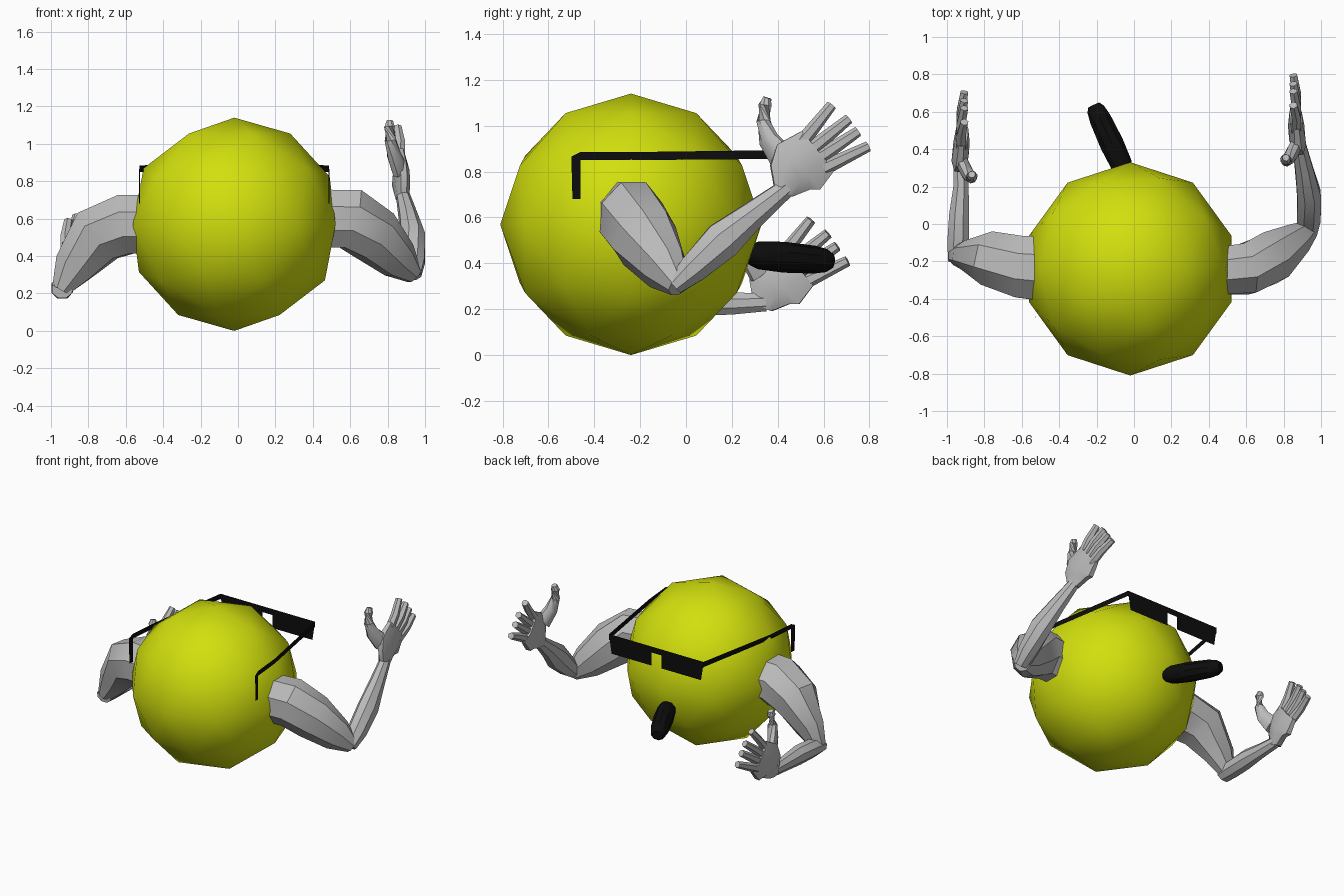
import bpy, bmesh, math
from mathutils import Vector

if "Cube" in bpy.data.objects:
    bpy.data.objects.remove(bpy.data.objects["Cube"])


def material(name, rgb):
    m = bpy.data.materials.new(name)
    m.diffuse_color = (*rgb, 1)
    m.use_nodes = True
    m.node_tree.nodes["Principled BSDF"].inputs["Base Color"].default_value = m.diffuse_color
    return m


YELLOW = material("yellow", (0.64, 0.74, 0.004))
GREY = material("light grey", (0.5, 0.5, 0.5))
BLACK = material("black", (0.004, 0.004, 0.004))


def finish(bm, name, mat, angle=None):
    if angle is not None:
        bmesh.ops.recalc_face_normals(bm, faces=bm.faces[:])
    me = bpy.data.meshes.new(name)
    bm.to_mesh(me)
    bm.free()
    me.materials.append(mat)
    ob = bpy.data.objects.new(name, me)
    bpy.context.collection.objects.link(ob)
    if angle is not None:
        bpy.ops.object.select_all(action='DESELECT')
        ob.select_set(True)
        bpy.context.view_layer.objects.active = ob
        bpy.ops.object.shade_smooth_by_angle(angle=math.radians(angle))
    return ob


def loft(bm, path, sides=8):
    """Tube through (centre, horizontal radius, other radius) with closed ends."""
    pts = [Vector(p[0]) for p in path]
    rings = []
    for i, (c, ru, rv) in enumerate(path):
        d = (pts[min(i + 1, len(pts) - 1)] - pts[max(i - 1, 0)]).normalized()
        u = d.cross(Vector((0, 0, 1))).normalized()
        v = u.cross(d)
        ring = []
        for k in range(sides):
            a = 2 * math.pi * (k + 0.5) / sides
            ring.append(bm.verts.new(pts[i] + (u * ru * math.cos(a) + v * rv * math.sin(a)) * 1.05))
        rings.append(ring)
    for a, b in zip(rings, rings[1:]):
        for k in range(sides):
            j = (k + 1) % sides
            bm.faces.new((a[k], a[j], b[j], b[k]))
    bm.faces.new(rings[0][::-1])
    bm.faces.new(rings[-1])


# Ball body
bm = bmesh.new()
bmesh.ops.create_icosphere(bm, subdivisions=2, radius=0.57)
bmesh.ops.translate(bm, verts=bm.verts[:], vec=(-0.02, -0.24, 0.57))
finish(bm, "ball_body", YELLOW, 60)

# Arms: upper arm and forearm differ in pose on each side
right_upper = [((.45, -.25, .60), .13, .16), ((.60, -.24, .60), .14, .165),
               ((.73, -.18, .51), .14, .15), ((.86, -.09, .38), .09, .11),
               ((.94, -.03, .30), .05, .05)]
right_fore = [((.93, -.05, .30), .05, .04), ((.935, .03, .375), .065, .065),
              ((.935, .16, .50), .065, .085), ((.91, .29, .61), .05, .06),
              ((.88, .44, .73), .035, .04)]
left_upper = [((-.45, -.24, .57), .18, .16), ((-.60, -.23, .57), .17, .165),
              ((-.75, -.19, .51), .15, .16), ((-.88, -.17, .34), .08, .11),
              ((-.95, -.17, .22), .05, .05)]
left_fore = [((-.94, -.20, .22), .055, .045), ((-.94, -.10, .23), .06, .06),
             ((-.935, .05, .235), .055, .065), ((-.925, .20, .225), .042, .05),
             ((-.93, .35, .23), .035, .04)]
for side, parts in (("right", (right_upper, right_fore)), ("left", (left_upper, left_fore))):
    bm = bmesh.new()
    for p in parts:
        loft(bm, p)
    finish(bm, side + "_arm", GREY, 35)

# Hands: palm, thumb and four fingers, the left one mirrored and lower
palm = [((.88, .425, .71), .035, .045), ((.875, .455, .775), .042, .105),
        ((.87, .49, .82), .045, .14), ((.865, .575, .89), .033, .115)]
thumb = [((.865, .42, .86), .035, .06), ((.835, .36, .94), .035, .045),
         ((.815, .338, 1.02), .03, .03), ((.81, .345, 1.09), .028, .028),
         ((.812, .355, 1.122), .018, .018)]
fingers = [((.50, .92), (.635, 1.09)), ((.55, .90), (.71, 1.03)),
           ((.58, .86), (.75, .975)), ((.60, .815), (.795, .91))]
tubes = [palm, thumb]
for (y0, z0), (y1, z1) in fingers:
    tubes.append([((.868, y0, z0), .028, .032),
                  ((.868, (y0 + y1) / 2, (z0 + z1) / 2), .027, .027),
                  ((.852, y1, z1), .022, .022)])
for side in ("right", "left"):
    bm = bmesh.new()
    for t in tubes:
        if side == "left":
            t = [((-c[0] - .055, c[1] - .09, c[2] - .5), a, b) for c, a, b in t]
        loft(bm, t, 8 if t[0][1] > .03 else 6)
    finish(bm, side + "_hand", GREY, 35)

# Cigar, leaning forward out of the body
bm = bmesh.new()
start, end = Vector((-.04, .26, .44)), Vector((-.215, .635, .41))
loft(bm, [(start.lerp(end, t), r, r) for t, r in
          ((0, .035), (.15, .058), (.45, .064), (.8, .058), (.94, .048), (1, .033))], 10)
finish(bm, "cigar", BLACK, 35)

# Glasses: paper-thin front and folded side strips
bm = bmesh.new()


def quad(*pts):
    bm.faces.new([bm.verts.new((x - .02, y, z)) for x, y, z in pts])


F = .37
quad((-.38, F, .85), (.38, F, .85), (.38, F, .893), (-.38, F, .893))
for s in (-1, 1):
    # lens
    quad((s * .04, F, .755), (s * .36, F, .755), (s * .375, F, .85), (s * .04, F, .85))
    # side strip, front and back lengths
    quad((s * .38, F, .855), (s * .485, -.24, .85), (s * .485, -.24, .885), (s * .38, F, .893))
    quad((s * .485, -.24, .85), (s * .505, -.46, .85), (s * .505, -.46, .885), (s * .485, -.24, .885))
    # ear hook
    quad((s * .505, -.46, .68), (s * .508, -.495, .68), (s * .508, -.5, .865), (s * .505, -.46, .885))
finish(bm, "glasses", BLACK)
